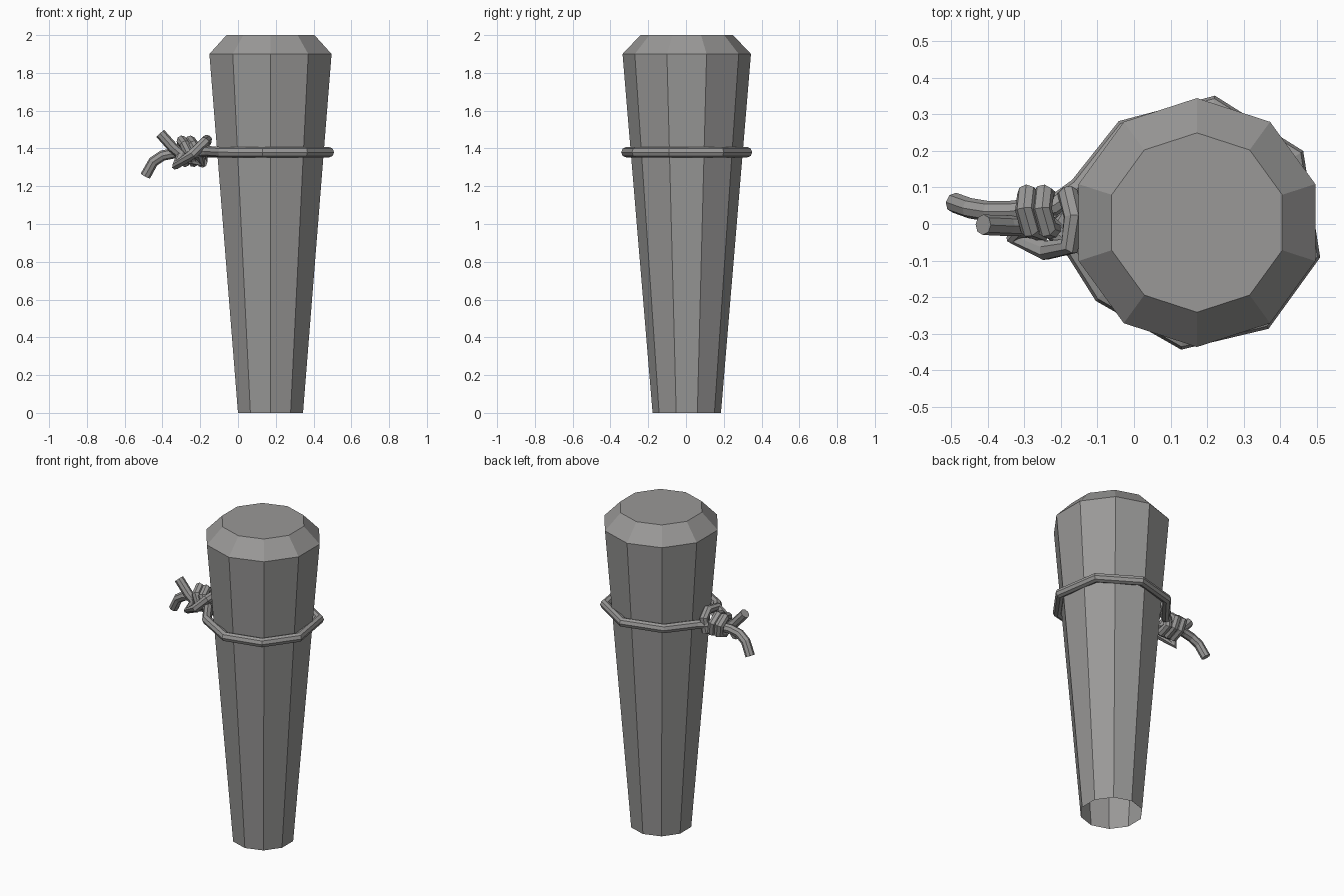
import bpy, bmesh, math

if "Cube" in bpy.data.objects:
    bpy.data.objects.remove(bpy.data.objects["Cube"])

grey = bpy.data.materials.new("warm grey")
grey.diffuse_color = (0.32, 0.315, 0.31, 1)
grey.use_nodes = True
grey.node_tree.nodes["Principled BSDF"].inputs["Base Color"].default_value = grey.diffuse_color
CX, CY = 0.172, 0.004


def add_object(name, mesh):
    mesh.materials.clear()
    mesh.materials.append(grey)
    obj = bpy.data.objects.new(name, mesh)
    bpy.context.collection.objects.link(obj)
    return obj


def rope(name, points, radius=0.028):
    """Eight-sided flat-shaded rope along straight segments, capped ends."""
    cu = bpy.data.curves.new(name + "_path", 'CURVE')
    cu.dimensions = '3D'
    cu.bevel_depth = radius
    cu.bevel_resolution = 2
    cu.use_fill_caps = True
    sp = cu.splines.new('POLY')
    sp.points.add(len(points) - 1)
    for p, co in zip(sp.points, points):
        p.co = (*co, 1)
    sp.use_smooth = False
    tmp = bpy.data.objects.new(name + "_path", cu)
    bpy.context.collection.objects.link(tmp)
    deps = bpy.context.evaluated_depsgraph_get()
    mesh = bpy.data.meshes.new_from_object(tmp.evaluated_get(deps))
    bpy.data.objects.remove(tmp)
    for f in mesh.polygons:
        f.use_smooth = False
    return add_object(name, mesh)


# Tapered ten-sided post, chamfered top, open underside
bm = bmesh.new()
rings = []
for r, z in ((0.181, 0), (0.34, 1.9), (0.245, 2.0)):
    rings.append([bm.verts.new((CX + r * math.cos(math.radians(90 + 36 * i)),
                                CY + r * math.sin(math.radians(90 + 36 * i)), z))
                  for i in range(10)])
for a, b in zip(rings, rings[1:]):
    for i in range(10):
        j = (i + 1) % 10
        bm.faces.new((a[i], a[j], b[j], b[i]))
bm.faces.new(rings[-1])
post_mesh = bpy.data.meshes.new("post")
bm.to_mesh(post_mesh)
bm.free()
add_object("post", post_mesh)

# Rope loop round the post, ending in the bent tail
loop = [(-0.25, 0.01, 1.38), (-0.16, -0.07, 1.385)]
for a in (-143, -97, -56, -16, 34, 82, 128):
    t = math.radians(a)
    loop.append((CX + 0.322 * math.cos(t), CY + 0.322 * math.sin(t), 1.38))
loop += [(-0.15, 0.10, 1.38), (-0.22, 0.05, 1.38), (-0.34, 0.035, 1.375),
         (-0.40, 0.035, 1.362), (-0.448, 0.043, 1.33), (-0.49, 0.058, 1.255)]
rope("rope_loop", loop)

# Knot: straight tail, two tilted coils, then a diagonal strand over the front
knot = [(-0.412, -0.002, 1.48), (-0.345, -0.005, 1.405), (-0.28, -0.005, 1.35)]
for i in range(14):
    t = math.radians(-100 - 60 * i)
    knot.append((-0.21 - 0.0075 * i - 0.02 * math.sin(t),
                 0.03 + 0.055 * math.cos(t),
                 1.385 + 0.057 * math.sin(t)))
knot += [(-0.325, -0.03, 1.312), (-0.24, -0.072, 1.37), (-0.175, -0.06, 1.435),
         (-0.165, 0.02, 1.445), (-0.18, 0.08, 1.415), (-0.19, 0.075, 1.345),
         (-0.19, 0.01, 1.325)]
rope("rope_knot", knot)
